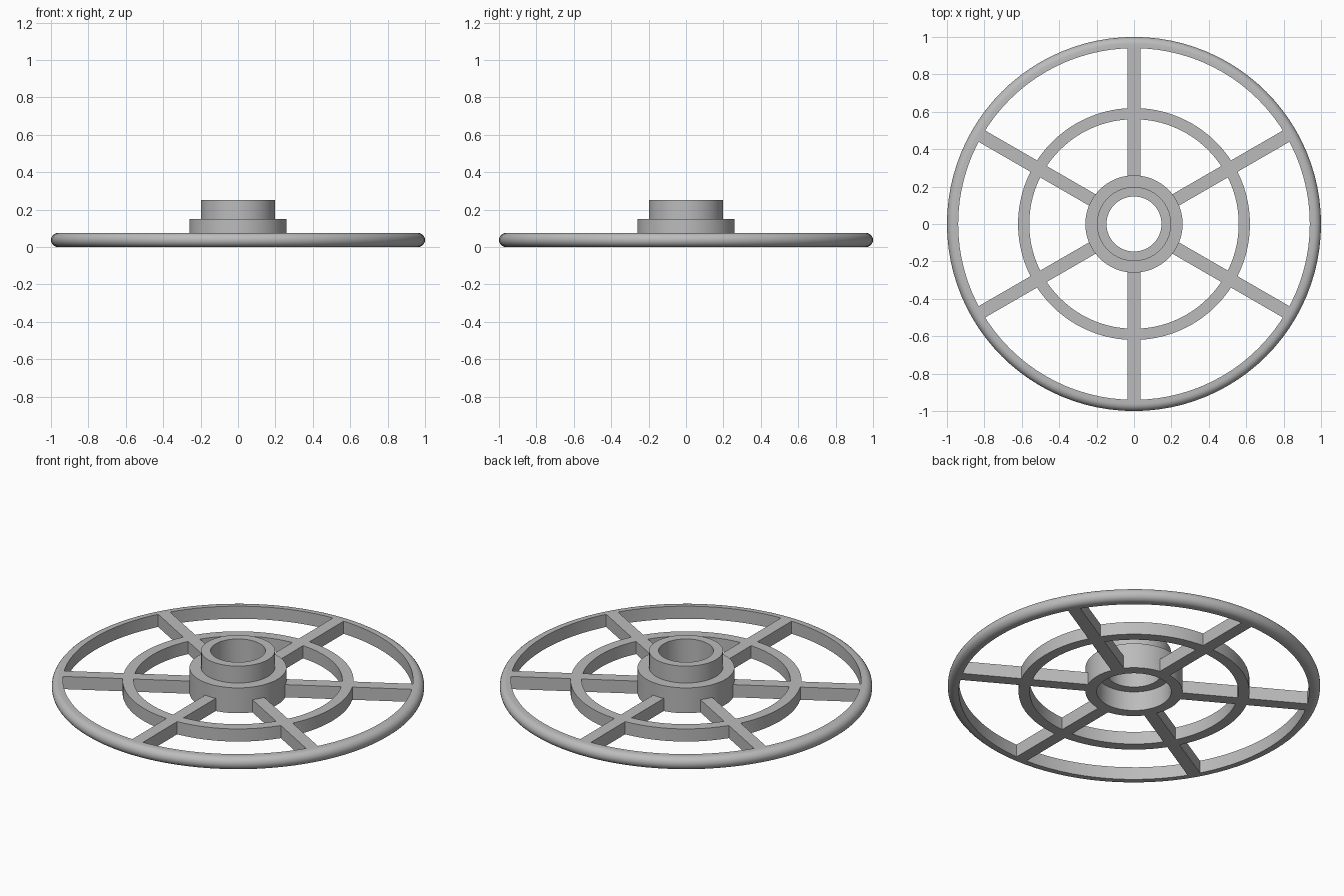
import bpy, bmesh, math
from mathutils import Matrix, Vector

cube = bpy.data.objects.get("Cube")
if cube:
    bpy.data.objects.remove(cube, do_unlink=True)

grey = bpy.data.materials.new("light_grey")
grey.use_nodes = True
colour = (0.5, 0.5, 0.5, 1)
grey.diffuse_color = colour
grey.node_tree.nodes["Principled BSDF"].inputs["Base Color"].default_value = colour

THICK = 0.075


def finish(bm, name, smooth):
    bmesh.ops.recalc_face_normals(bm, faces=bm.faces)
    mesh = bpy.data.meshes.new(name)
    bm.to_mesh(mesh)
    bm.free()
    mesh.materials.append(grey)
    ob = bpy.data.objects.new(name, mesh)
    bpy.context.collection.objects.link(ob)
    if smooth:
        bpy.ops.object.select_all(action='DESELECT')
        ob.select_set(True)
        bpy.context.view_layer.objects.active = ob
        bpy.ops.object.shade_smooth_by_angle(angle=math.radians(35))
    return ob


def revolve(name, profile, steps=96):
    """Turn a closed (radius, height) profile about the z axis."""
    bm = bmesh.new()
    rings = []
    for i in range(steps):
        turn = Matrix.Rotation(math.tau * i / steps, 3, 'Z')
        rings.append([bm.verts.new(turn @ Vector((r, 0, z))) for r, z in profile])
    n = len(profile)
    for i in range(steps):
        a, b = rings[i], rings[(i + 1) % steps]
        for j in range(n):
            k = (j + 1) % n
            bm.faces.new((a[j], b[j], b[k], a[k]))
    return finish(bm, name, True)


# Outer rim: flat inside wall, half-round outside
half = THICK / 2
outer = [(1 - half + half * math.cos(a), half + half * math.sin(a))
         for a in (math.pi * (i / 12 - 0.5) for i in range(13))]
revolve("outer_rim", [(0.94, 0)] + outer + [(0.94, THICK)])

# Middle ring
revolve("middle_ring", [(0.56, 0), (0.62, 0), (0.62, THICK), (0.56, THICK)])

# Stepped hub with a wide bore below and a narrow bore above
revolve("hub", [(0.20, 0), (0.26, 0), (0.26, 0.15), (0.198, 0.15), (0.198, 0.25),
                (0.147, 0.25), (0.147, 0.115), (0.20, 0.115)])

# Six spokes from hub to rim
for i in range(6):
    bm = bmesh.new()
    bmesh.ops.create_cube(bm, size=1)
    start, end = 0.245, 0.945
    shape = Matrix.Translation(((start + end) / 2, 0, half)) @ Matrix.Diagonal((end - start, 0.07, THICK, 1))
    bm.transform(Matrix.Rotation(math.radians(30 + 60 * i), 4, 'Z') @ shape)
    finish(bm, f"spoke_{i + 1}", False)
